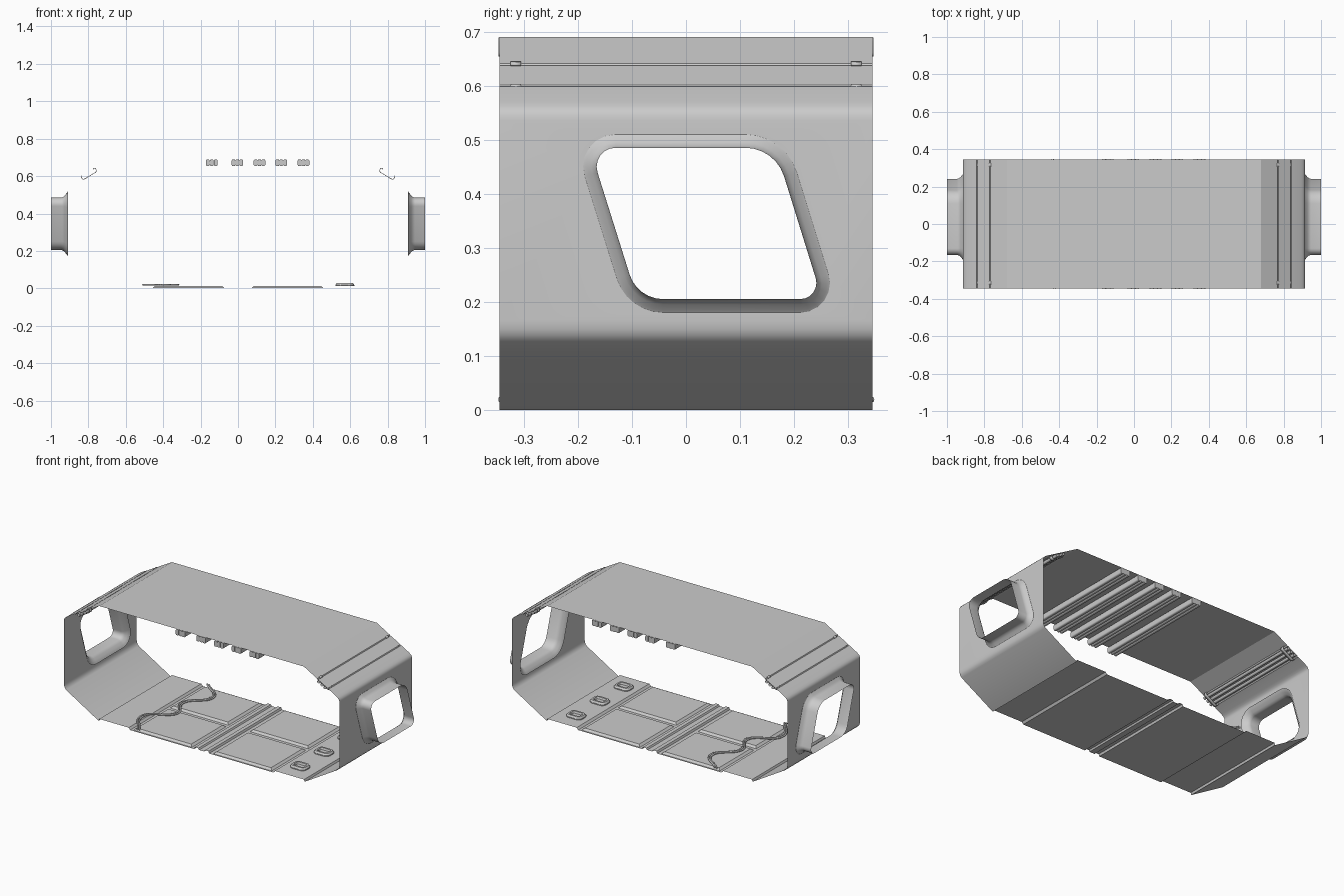
import bpy, bmesh, math
from mathutils import Vector

if "Cube" in bpy.data.objects:
    bpy.data.objects.remove(bpy.data.objects["Cube"])

HALF = 0.345  # half depth of the segment in y


def finish(name, bm, angle=35, solid=0.0):
    me = bpy.data.meshes.new(name)
    bm.to_mesh(me)
    bm.free()
    ob = bpy.data.objects.new(name, me)
    bpy.context.collection.objects.link(ob)
    if solid:
        m = ob.modifiers.new("thickness", 'SOLIDIFY')
        m.thickness, m.offset = solid, 0
    bpy.ops.object.select_all(action='DESELECT')
    ob.select_set(True)
    bpy.context.view_layer.objects.active = ob
    bpy.ops.object.shade_smooth_by_angle(angle=math.radians(angle))
    return ob


def sweep_y(bm, pts, y0, y1, closed=False, cap=False):
    """Sheet made by sweeping an x-z profile along y."""
    a = [bm.verts.new((x, y0, z)) for x, z in pts]
    b = [bm.verts.new((x, y1, z)) for x, z in pts]
    n = len(pts)
    for i in range(n if closed else n - 1):
        j = (i + 1) % n
        bm.faces.new((a[i], a[j], b[j], b[i]))
    if cap:
        bm.faces.new(a[::-1])
        bm.faces.new(b)


def loft(bm, loops, cap=False):
    """Skin closed loops that share one point count."""
    rings = [[bm.verts.new(p) for p in lp] for lp in loops]
    n = len(rings[0])
    for r, s in zip(rings, rings[1:]):
        for i in range(n):
            j = (i + 1) % n
            bm.faces.new((r[i], r[j], s[j], s[i]))
    if cap:
        bm.faces.new(rings[-1])


def rounded(corners, radii, d=0.0, n=7):
    """Counter-clockwise polygon offset outward by d, with filleted corners."""
    out = []
    cs = [Vector(c) for c in corners]
    for i, c in enumerate(cs):
        u = (cs[i - 1] - c).normalized()
        v = (cs[(i + 1) % len(cs)] - c).normalized()
        half = u.angle(v) / 2
        bis = (u + v).normalized()
        r = radii[i] + d
        c = c - bis * d / math.sin(half)
        centre = c + bis * r / math.sin(half)
        s = c + u * r / math.tan(half) - centre
        e = c + v * r / math.tan(half) - centre
        a0 = math.atan2(s.y, s.x)
        da = (math.atan2(e.y, e.x) - a0 + math.pi) % (2 * math.pi) - math.pi
        for k in range(n):
            a = a0 + da * k / (n - 1)
            out.append((centre.x + r * math.cos(a), centre.y + r * math.sin(a)))
    return out


def window(d):
    return rounded([(-.09, .205), (.252, .205), (.165, .485), (-.178, .485)],
                   [.065, .03, .075, .035], d)


def slope_z(x):
    return .69 - .565 * (x - .68)


def mirrored(half):
    """Profile from the right end over the middle to the left end."""
    return half + [(-x, z) for x, z in reversed(half)]


# hull: roof, side walls with window openings, floor
bm = bmesh.new()
roof = [(.915, .535), (.9142, .545), (.911, .554), (.904, .5615), (.893, slope_z(.893))]
for gx in (.84, .77):
    roof += [(gx + .003, slope_z(gx + .003)), (gx, slope_z(gx) - .005),
             (gx - .003, slope_z(gx - .003))]
roof.append((.68, .69))
sweep_y(bm, mirrored(roof), -HALF, HALF)
floor = [(.915, .165), (.9135, .15), (.909, .138), (.90, .127), (.685, 0), (.68, .012),
         (.485, .012), (.475, 0), (.05, 0), (.045, .012), (.022, .012), (.017, .003)]
sweep_y(bm, mirrored(floor), -HALF, HALF)
for s in (-1, 1):
    edges = []
    rect = [(-HALF, .165), (HALF, .165), (HALF, .535), (-HALF, .535)]
    for loop in (rect, window(.025)):
        vs = [bm.verts.new((s * .915, y, z)) for y, z in loop]
        edges += [bm.edges.new((vs[i - 1], vs[i])) for i in range(len(vs))]
    bmesh.ops.triangle_fill(bm, edges=edges, use_beauty=True, use_dissolve=False)
bmesh.ops.remove_doubles(bm, verts=bm.verts, dist=.0005)
bmesh.ops.recalc_face_normals(bm, faces=bm.faces)
top = max(bm.faces, key=lambda f: f.calc_center_median().z)
if top.normal.z < 0:
    bmesh.ops.reverse_faces(bm, faces=bm.faces)
finish("hull", bm, 28)

# flared window tunnels
for side, s in (("left", -1), ("right", 1)):
    bm = bmesh.new()
    flare = [(.908, .038), (.913, .027), (.919, .020), (.927, .010),
             (.936, .003), (.946, 0), (1.0, 0)]
    loft(bm, [[(s * x, y, z) for y, z in window(d)] for x, d in flare])
    bmesh.ops.recalc_face_normals(bm, faces=bm.faces)
    finish(side + "_window_tunnel", bm)

# ceiling conduits: five groups of three
for g, cx in enumerate((-.14, -.003, .115, .232, .35)):
    bm = bmesh.new()
    for k in (-1, 0, 1):
        x, w, h = cx + k * .021, .01, .0175
        box = rounded([(x - w, .654), (x + w, .654), (x + w, .654 + 2 * h), (x - w, .654 + 2 * h)],
                      [.007] * 4, 0, 4)
        sweep_y(bm, box, -HALF - .002, HALF + .002, True, True)
    bmesh.ops.recalc_face_normals(bm, faces=bm.faces)
    finish("ceiling_conduits_%d" % (g + 1), bm)

# pipes under the sloped roof, held by hooked straps
strap = [(.757, .630), (.760, .638), (.766, .643), (.773, .641), (.775, .637)]
strap = strap[::-1] + [(.758, .624), (.764, .619), (.820, .585), (.827, .583),
                       (.833, .586), (.838, .593), (.838, .602)]
for side, s in (("left", -1), ("right", 1)):
    bm = bmesh.new()
    for cx in (.776, .797, .818):
        cz = slope_z(cx) - .0115
        ring = [(s * (cx + .009 * math.cos(a * math.pi / 6)), cz + .009 * math.sin(a * math.pi / 6))
                for a in range(12)]
        sweep_y(bm, ring, -HALF, HALF, True)
    bmesh.ops.recalc_face_normals(bm, faces=bm.faces)
    finish(side + "_roof_pipes", bm)
    bm = bmesh.new()
    for cy in (-.315, .315):
        sweep_y(bm, [(s * x, z) for x, z in strap], cy - .01, cy + .01)
    finish(side + "_pipe_straps", bm, 40, .003)

# raised floor plates
bm = bmesh.new()
for s in (-1, 1):
    for y0, y1 in ((-.335, -.012), (.012, .335)):
        loops = []
        for inset, z in ((0, .0005), (.012, .012)):
            x0, x1 = sorted((s * (.072 + inset), s * (.458 - inset)))
            loops.append([(x0, y0 + inset, z), (x1, y0 + inset, z),
                          (x1, y1 - inset, z), (x0, y1 - inset, z)])
        loft(bm, loops, True)
bmesh.ops.recalc_face_normals(bm, faces=bm.faces)
finish("floor_plates", bm, 20)

# floor hatches with recessed centres
for k, cy in enumerate((-.225, 0, .225)):
    bm = bmesh.new()
    loops = []
    for d, z in ((0, .0125), (0, .018), (-.007, .028), (-.018, .028), (-.022, .017)):
        pts = rounded([(.52, cy - .04), (.622, cy - .04), (.622, cy + .04), (.52, cy + .04)],
                      [.026] * 4, d, 5)
        loops.append([(x, y, z) for x, y in pts])
    loft(bm, loops, True)
    bmesh.ops.recalc_face_normals(bm, faces=bm.faces)
    finish("floor_hatch_%d" % (k + 1), bm, 25)

# loose cables lying across the floor
path = [(-.42, -.345), (-.50, -.18), (-.37, -.06), (-.42, .08), (-.325, .22), (-.44, .345)]
cu = bpy.data.curves.new("floor_cables", 'CURVE')
cu.dimensions = '3D'
cu.bevel_depth = .005
cu.bevel_resolution = 2
cu.use_fill_caps = True
for off in (-.006, .006):
    sp = cu.splines.new('BEZIER')
    sp.bezier_points.add(len(path) - 1)
    for p, (x, y) in zip(sp.bezier_points, path):
        p.co = (x + off, y, .019)
        p.handle_left_type = p.handle_right_type = 'AUTO'
bpy.context.collection.objects.link(bpy.data.objects.new("floor_cables", cu))
